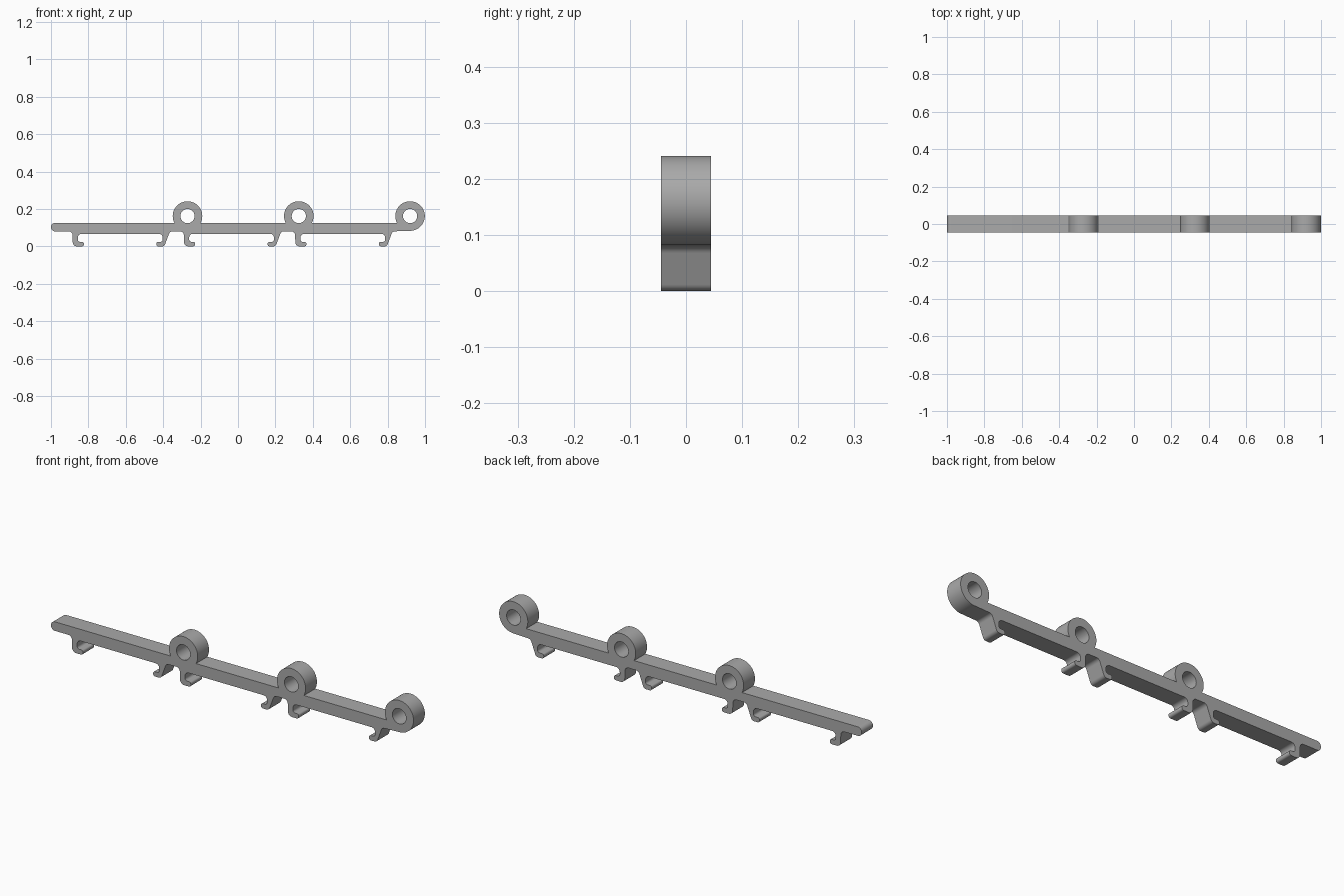
import bpy, bmesh, math
from mathutils import Vector, Matrix

cube = bpy.data.objects.get("Cube")
if cube:
    bpy.data.objects.remove(cube)

PITCH = 0.595                 # spacing of the repeated clip sections
TOP, LOW, CLIP_LOW = 0.125, 0.08, 0.067
RING_X, RING_Z, RING_R, HOLE_R = -0.27, 0.162, 0.079, 0.038
HALF_DEPTH = 0.0445


def fillet(corners, steps=6):
    """Round each (x, z, radius) corner of a closed outline."""
    out = []
    for i, (x, z, r) in enumerate(corners):
        p = Vector((x, z))
        if r == 0:
            out.append(p)
            continue
        a = (Vector(corners[i - 1][:2]) - p).normalized()
        b = (Vector(corners[(i + 1) % len(corners)][:2]) - p).normalized()
        half = a.angle(b) / 2
        centre = p + (a + b).normalized() * r / math.sin(half)
        start = p + a * r / math.tan(half) - centre
        end = p + b * r / math.tan(half) - centre
        turn = math.atan2(start.x * end.y - start.y * end.x, start.dot(end))
        for k in range(steps + 1):
            out.append(centre + Matrix.Rotation(turn * k / steps, 2) @ start)
    return out


def arc(x, z, r, start, end, steps):
    return [(x + r * math.cos(start + (end - start) * k / steps),
             z + r * math.sin(start + (end - start) * k / steps), 0)
            for k in range(steps + 1)]


# Clip pair: a straight hook and a slanted hook facing each other
clip_pair = [
    (-0.885, LOW, 0.02), (-0.883, 0, 0.022), (-0.824, 0, 0.011),
    (-0.824, 0.024, 0.01), (-0.856, 0.024, 0.012), (-0.856, CLIP_LOW, 0.02),
    (-0.403, CLIP_LOW, 0.02), (-0.403, 0.024, 0.012), (-0.437, 0.024, 0.01),
    (-0.437, 0, 0.011), (-0.394, 0, 0.018), (-0.364, LOW, 0.02),
]

# Underside, end ring, then back along the top over the other rings
outline = [(-1, LOW, 0.022)]
for i in range(3):
    outline += [(x + i * PITCH, z, r) for x, z, r in clip_pair]
meet = math.asin((TOP - RING_Z) / RING_R)
for i in (2, 1, 0):
    first = -math.pi / 2 if i == 2 else meet
    outline += arc(RING_X + i * PITCH, RING_Z, RING_R, first, math.pi - meet, 40)
outline.append((-1, TOP, 0.022))

loops = [fillet(outline)]
for i in range(3):
    hole = arc(RING_X + i * PITCH, RING_Z, HOLE_R, 0, math.tau, 32)[:-1]
    loops.append([Vector(p[:2]) for p in hole])

# Extruded filled profile
curve = bpy.data.curves.new("rail_profile", "CURVE")
curve.dimensions = "2D"
curve.fill_mode = "BOTH"
curve.extrude = HALF_DEPTH
for loop in loops:
    spline = curve.splines.new("POLY")
    spline.points.add(len(loop) - 1)
    for point, p in zip(spline.points, loop):
        point.co = (p.x, p.y, 0, 1)
    spline.use_cyclic_u = True

rail = bpy.data.objects.new("clip_rail", curve)
bpy.context.collection.objects.link(rail)
bpy.ops.object.select_all(action="DESELECT")
rail.select_set(True)
bpy.context.view_layer.objects.active = rail
bpy.ops.object.convert(target="MESH")
rail = bpy.context.object
rail.name = "clip_rail"

# Stand the profile upright and weld it into one solid
bm = bmesh.new()
bm.from_mesh(rail.data)
bm.transform(Matrix.Rotation(math.pi / 2, 4, "X"))
bmesh.ops.remove_doubles(bm, verts=bm.verts, dist=0.00005)
bmesh.ops.recalc_face_normals(bm, faces=bm.faces)
bm.to_mesh(rail.data)
bm.free()
bpy.ops.object.shade_smooth_by_angle(angle=math.radians(30))

# Plain grey plastic
grey = bpy.data.materials.new("grey_plastic")
grey.use_nodes = True
colour = (0.4, 0.4, 0.4, 1)
grey.diffuse_color = colour
grey.node_tree.nodes["Principled BSDF"].inputs["Base Color"].default_value = colour
rail.data.materials.clear()
rail.data.materials.append(grey)
